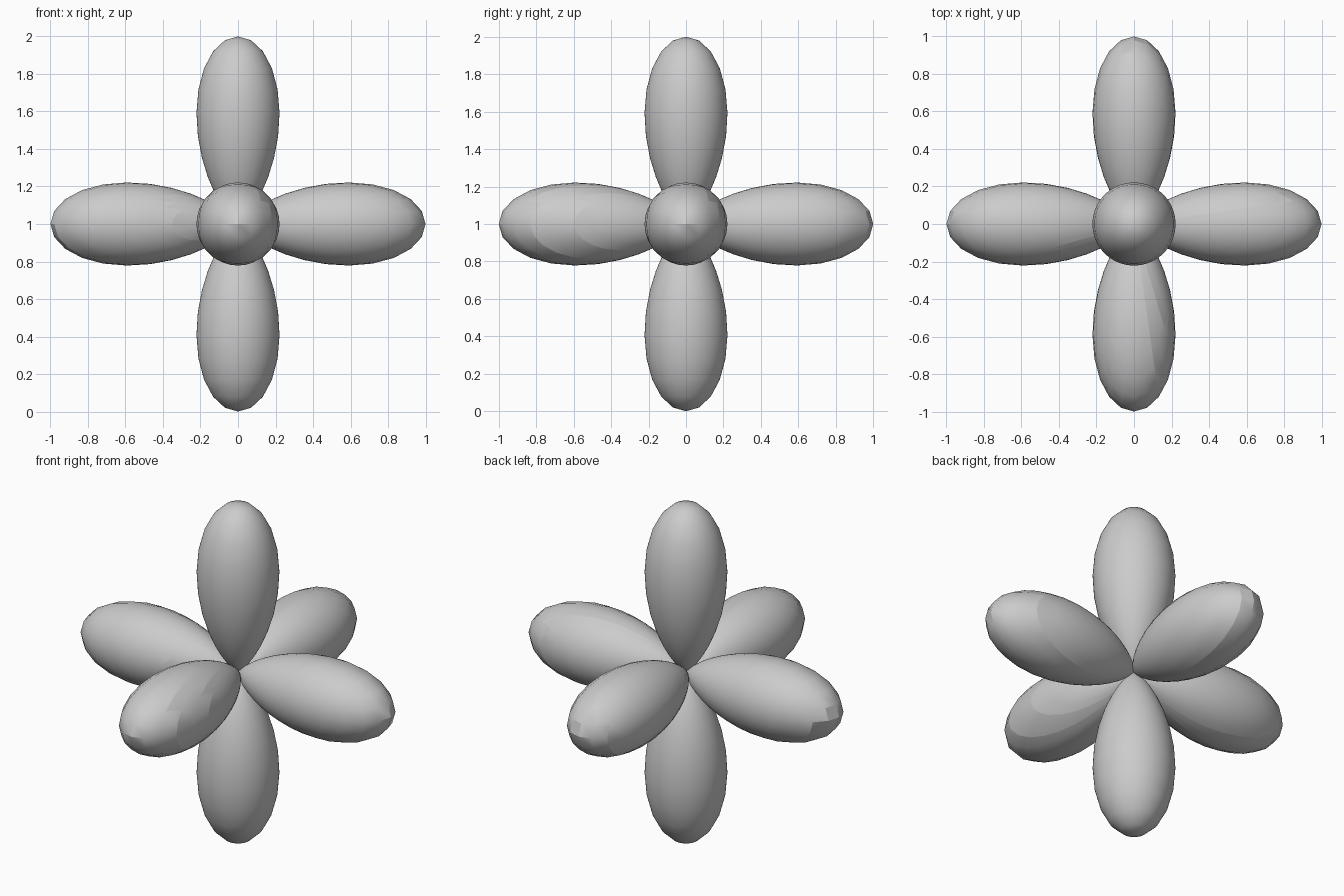
import bpy
import bmesh
import math

cube = bpy.data.objects.get("Cube")
if cube:
    bpy.data.objects.remove(cube, do_unlink=True)

STEPS = 88      # facets around each sphere
POWER = 7       # how sharply each lobe narrows

grey = bpy.data.materials.new("soft_grey")
grey.use_nodes = True
colour = (0.6, 0.6, 0.6, 1)
grey.diffuse_color = colour
grey.node_tree.nodes["Principled BSDF"].inputs["Base Color"].default_value = colour


def lobe(name, axis, sign):
    """One teardrop lobe: a sphere half pulled in by the cosine to its axis."""
    bm = bmesh.new()
    bmesh.ops.create_uvsphere(bm, u_segments=STEPS, v_segments=STEPS // 2, radius=1)
    # keep the half facing along the axis
    away = [v for v in bm.verts if sign * v.co[axis] < 0.3]
    bmesh.ops.delete(bm, geom=away, context='VERTS')
    for v in bm.verts:
        v.co *= abs(v.co[axis]) ** POWER
    bmesh.ops.remove_doubles(bm, verts=bm.verts, dist=0.0002)
    bmesh.ops.recalc_face_normals(bm, faces=bm.faces)
    mesh = bpy.data.meshes.new(name)
    bm.to_mesh(mesh)
    bm.free()
    mesh.materials.append(grey)
    obj = bpy.data.objects.new(name, mesh)
    obj.location.z = 1
    bpy.context.collection.objects.link(obj)
    return obj


# Six lobes along the three axes
names = (("right_lobe", "left_lobe"), ("front_lobe", "back_lobe"), ("bottom_lobe", "top_lobe"))
lobes = [lobe(pair[i], axis, (-1, 1)[i]) for axis, pair in enumerate(names) for i in (0, 1)]

# Smooth sides, faceted tips
bpy.ops.object.select_all(action='DESELECT')
for obj in lobes:
    obj.select_set(True)
bpy.context.view_layer.objects.active = lobes[0]
bpy.ops.object.shade_smooth_by_angle(angle=math.radians(30))
